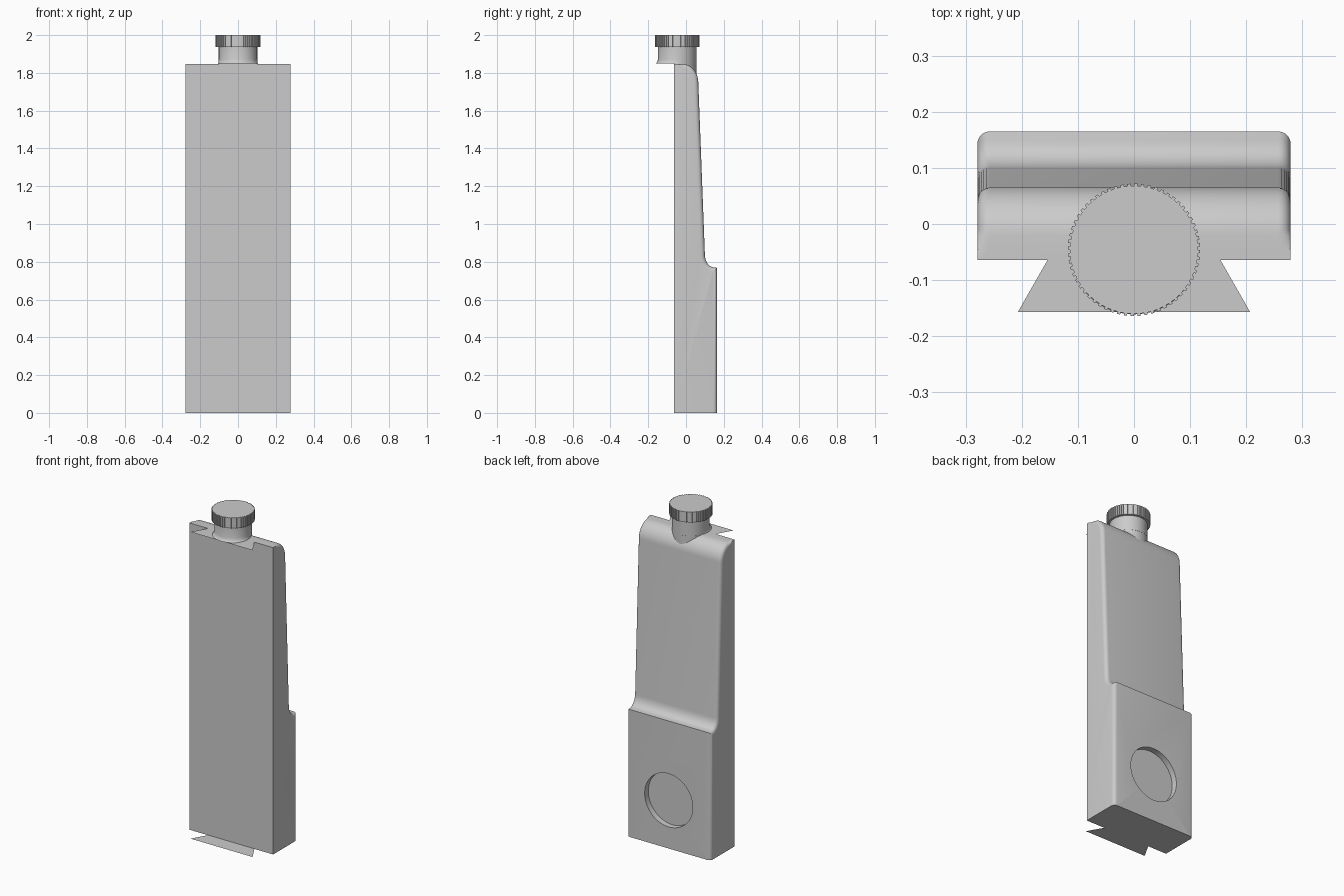
import bpy, bmesh
from math import sin, cos, pi, radians
from mathutils import Vector

cube = bpy.data.objects.get("Cube")
if cube:
    bpy.data.objects.remove(cube)

grey = bpy.data.materials.new("plain grey")
grey.use_nodes = True
COLOUR = (0.6, 0.6, 0.6, 1)
grey.diffuse_color = COLOUR
grey.node_tree.nodes["Principled BSDF"].inputs["Base Color"].default_value = COLOUR

HALF = 0.279      # half width of the body
FRONT = -0.064    # front wall
NECK_Y = -0.046   # axis of neck and cap


def finish(name, bm, angle=35, recalc=True):
    if recalc:
        bmesh.ops.recalc_face_normals(bm, faces=bm.faces)
    mesh = bpy.data.meshes.new(name)
    bm.to_mesh(mesh)
    bm.free()
    obj = bpy.data.objects.new(name, mesh)
    bpy.context.collection.objects.link(obj)
    mesh.materials.append(grey)
    bpy.ops.object.select_all(action='DESELECT')
    obj.select_set(True)
    bpy.context.view_layer.objects.active = obj
    bpy.ops.object.shade_smooth_by_angle(angle=radians(angle))
    return obj


def arc(cy, cz, ry, rz, a0, a1, n=8):
    steps = [radians(a0 + (a1 - a0) * i / n) for i in range(n + 1)]
    return [Vector((cy + ry * cos(a), cz + rz * sin(a))) for a in steps]


def loft(bm, rings, cap=True):
    rows = [[bm.verts.new(p) for p in ring] for ring in rings]
    n = len(rows[0])
    for a, b in zip(rows, rows[1:]):
        for i in range(n):
            j = (i + 1) % n
            bm.faces.new((a[i], a[j], b[j], b[i]))
    if cap:
        bm.faces.new(rows[0][::-1])
        bm.faces.new(rows[-1])


# Body: back profile with a lip, a cove, a tapering back and a round shoulder
path = [Vector((0.165, 0)), Vector((0.165, 0.768))]
path += arc(0.15, 0.838, 0.05, 0.068, 270, 184)
path += arc(-0.02, 1.75, 0.085, 0.098, 3, 90, 12)
path += [Vector((-0.045, 1.848)), Vector((FRONT, 1.848))]

# Outward offset direction at every profile point
offsets = []
for i, p in enumerate(path):
    dirs = []
    if i > 0:
        dirs.append((p - path[i - 1]).normalized())
    if i < len(path) - 1:
        dirs.append((path[i + 1] - p).normalized())
    normals = [Vector((d.y, -d.x)) for d in dirs]
    n = sum(normals, Vector((0, 0))).normalized()
    offsets.append(n / n.dot(normals[0]))

# Rounded side edges, running out to sharp near the front
RADIUS = 0.022
turns = [radians(90 * i / 6) for i in range(7)]
half = [(HALF - RADIUS * (1 - cos(t)), RADIUS * (1 - sin(t))) for t in turns]
section = half + [(-x, d) for x, d in reversed(half)]

bm = bmesh.new()
rows = []
for p, n in zip(path, offsets):
    fade = min(1, max(0, (p.x + 0.045) / 0.035))
    row = []
    for x, d in section:
        q = p - n * d * fade
        row.append(bm.verts.new((x, q.x, q.y)))
    rows.append(row)
for a, b in zip(rows, rows[1:]):
    for i in range(len(section) - 1):
        bm.faces.new((a[i], a[i + 1], b[i + 1], b[i]))
foot_l = bm.verts.new((HALF, FRONT, 0))
foot_r = bm.verts.new((-HALF, FRONT, 0))
bm.faces.new(rows[0] + [foot_r, foot_l])
bm.faces.new(rows[-1] + [foot_r, foot_l])
bm.faces.new([r[0] for r in rows] + [foot_l])
bm.faces.new([r[-1] for r in rows] + [foot_r])
body = finish("body", bm)

# Round recess in the lower back
bm = bmesh.new()
loft(bm, [[(0.16 * cos(2 * pi * i / 64), y, 0.29 + 0.16 * sin(2 * pi * i / 64))
           for i in range(64)] for y in (0.13, 0.2)])
cutter = finish("recess_cutter", bm)
cutter.hide_render = True
cut = body.modifiers.new("recess", 'BOOLEAN')
cut.operation = 'DIFFERENCE'
cut.solver = 'EXACT'
cut.object = cutter
bpy.context.view_layer.objects.active = body
bpy.ops.object.modifier_apply(modifier=cut.name)
bpy.data.objects.remove(cutter)
bpy.ops.object.select_all(action='DESELECT')
body.select_set(True)
bpy.ops.object.shade_smooth_by_angle(angle=radians(35))

# Dovetail sheets at both ends of the front
for name, z in (("bottom_dovetail", 0.001), ("top_dovetail", 1.848)):
    bm = bmesh.new()
    corners = [(-0.207, -0.157), (0.207, -0.157), (0.154, FRONT), (-0.154, FRONT)]
    face = bm.faces.new([bm.verts.new((x, y, z)) for x, y in corners])
    if z < 1:
        face.normal_flip()
    finish(name, bm, recalc=False)


# Neck: flared foot in front, running down into the shoulder behind
def neck_ring(z, flare=0, clamp=False):
    ring = []
    for i in range(64):
        a = 2 * pi * i / 64
        r = 0.102 + flare * min(1, max(0, 0.3 - sin(a)))
        y = NECK_Y + r * sin(a)
        ring.append((r * cos(a), max(y, FRONT + 0.004) if clamp else y, z))
    return ring


bm = bmesh.new()
loft(bm, [neck_ring(1.849, 0.013), neck_ring(1.853, 0.008), neck_ring(1.86, 0.004),
          neck_ring(1.872), neck_ring(1.945)])
finish("neck", bm)
bm = bmesh.new()
loft(bm, [neck_ring(1.7, clamp=True), neck_ring(1.8485, clamp=True)])
finish("neck_root", bm)

# Cap with square grip ribs
TEETH = 60
ring = []
for i in range(TEETH):
    for step, r in ((0, 0.114), (0.48, 0.114), (0.52, 0.118), (0.98, 0.118)):
        a = 2 * pi * (i + step) / TEETH
        ring.append((r * cos(a), NECK_Y + r * sin(a)))
bm = bmesh.new()
loft(bm, [[(x, y, z) for x, y in ring] for z in (1.937, 2.0)])
finish("cap", bm, 20)
